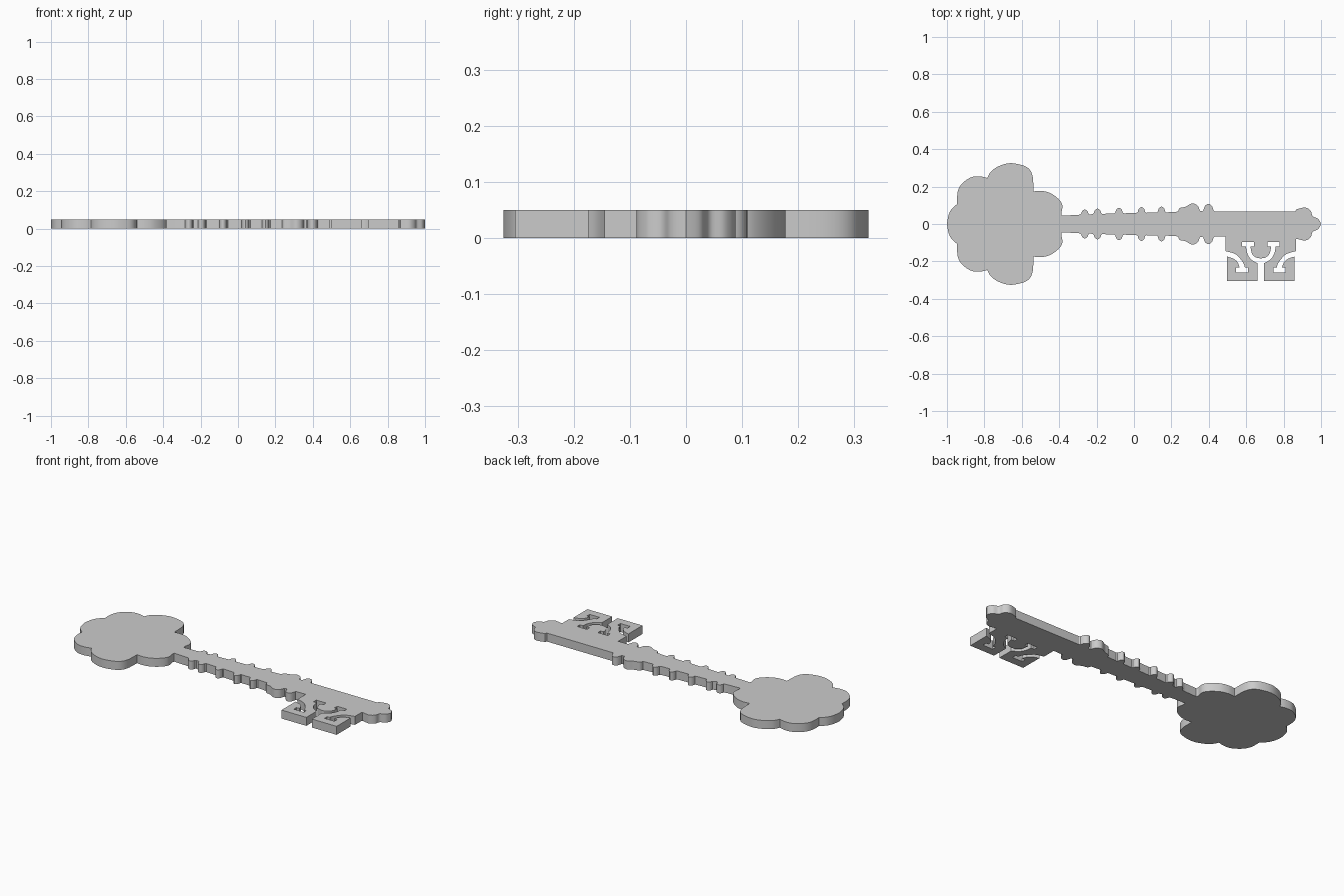
import bpy, bmesh

if "Cube" in bpy.data.objects:
    bpy.data.objects.remove(bpy.data.objects["Cube"])

THICK = 0.05
BIT_AXIS = 0.678


def smooth(pts, steps=5):
    """Catmull-Rom curve through an open row of points."""
    out = []
    p = [pts[0]] + pts + [pts[-1]]
    for i in range(1, len(p) - 2):
        a, b, c, d = p[i - 1:i + 3]
        for s in range(steps):
            t = s / steps
            out.append(tuple(0.5 * (2 * b[k] + (c[k] - a[k]) * t
                       + (2 * a[k] - 5 * b[k] + 4 * c[k] - d[k]) * t ** 2
                       + (3 * b[k] - a[k] - 3 * c[k] + d[k]) * t ** 3) for k in (0, 1)))
    return out + [pts[-1]]


def join(*rows):
    """Chain rows of points, dropping repeated neighbours."""
    out = []
    for row in rows:
        for q in row:
            if not out or abs(q[0] - out[-1][0]) + abs(q[1] - out[-1][1]) > 1e-5:
                out.append(q)
    return out


def collar(x, base, top, w=0.02):
    """Small rounded ring on the shaft."""
    m = base + (top - base) * 0.7
    return [(x - w - 0.006, base)] + smooth(
        [(x - w, base + 0.004), (x - w * 0.7, m), (x, top), (x + w * 0.7, m), (x + w, base + 0.004)], 3
    ) + [(x + w + 0.006, base)]


# Upper edge of the lobed bow
bow = join(
    smooth([(-1, 0), (-0.992, 0.045), (-0.975, 0.08), (-0.945, 0.107)]),
    smooth([(-0.945, 0.107), (-0.943, 0.17), (-0.92, 0.215), (-0.87, 0.25), (-0.82, 0.254), (-0.785, 0.246)]),
    smooth([(-0.785, 0.246), (-0.765, 0.28), (-0.725, 0.308), (-0.665, 0.325), (-0.60, 0.315),
            (-0.56, 0.293), (-0.541, 0.25), (-0.538, 0.174)]),
    smooth([(-0.538, 0.174), (-0.497, 0.177), (-0.45, 0.166), (-0.405, 0.135),
            (-0.383, 0.10), (-0.388, 0.06), (-0.385, 0.045)]))

# Upper edge of the shaft with its collars
shaft = [(-0.31, 0.048)]
for x, base, top in ((-0.263, 0.05, 0.077), (-0.195, 0.054, 0.082), (-0.08, 0.057, 0.086),
                     (0.04, 0.06, 0.09), (0.147, 0.062, 0.093)):
    shaft += collar(x, base, top)
shaft += smooth([(0.235, 0.066), (0.245, 0.085), (0.275, 0.092), (0.31, 0.11), (0.34, 0.098), (0.352, 0.07)])
shaft += collar(0.398, 0.068, 0.108, 0.027)

# Upper edge of the tip
tip = [(0.862, 0.067)] + smooth([(0.868, 0.078), (0.915, 0.088), (0.945, 0.07), (0.955, 0.042),
                                 (0.985, 0.027), (1.0, 0)])

# Left half of the bit, following its curved slits
bit = join(
    [(0.49, -0.067)],
    smooth([(0.49, -0.145), (0.545, -0.163), (0.583, -0.206), (0.593, -0.233)]),
    [(0.61, -0.233), (0.61, -0.258), (0.545, -0.258), (0.545, -0.233)],
    smooth([(0.565, -0.233), (0.553, -0.203), (0.53, -0.185), (0.498, -0.174)]),
    [(0.498, -0.305), (0.66, -0.305)],
    smooth([(0.66, -0.21), (0.625, -0.188), (0.605, -0.155), (0.599, -0.12)]),
    [(0.578, -0.12), (0.578, -0.095), (0.642, -0.095), (0.642, -0.12)],
    smooth([(0.622, -0.12), (0.632, -0.16), (0.653, -0.179), (BIT_AXIS, -0.184)]))
bit_right = [(2 * BIT_AXIS - x, y) for x, y in reversed(bit)]

# Full outline: upper edge, then the mirrored lower edge with the bit inserted
upper = join(bow, shaft, tip)
lower = join([(x, -y) for x, y in bow + shaft], bit, bit_right, [(x, -y) for x, y in tip])
outline = upper + lower[::-1][1:-1]

# Extruded key
bm = bmesh.new()
face = bm.faces.new([bm.verts.new((x, y, 0)) for x, y in outline])
ext = bmesh.ops.extrude_face_region(bm, geom=[face], use_keep_orig=True)
bmesh.ops.translate(bm, vec=(0, 0, THICK),
                    verts=[g for g in ext["geom"] if isinstance(g, bmesh.types.BMVert)])
bmesh.ops.recalc_face_normals(bm, faces=bm.faces)
mesh = bpy.data.meshes.new("key")
bm.to_mesh(mesh)
bm.free()
key = bpy.data.objects.new("key", mesh)
bpy.context.collection.objects.link(key)
bpy.context.view_layer.objects.active = key
key.select_set(True)
bpy.ops.object.shade_smooth_by_angle()
